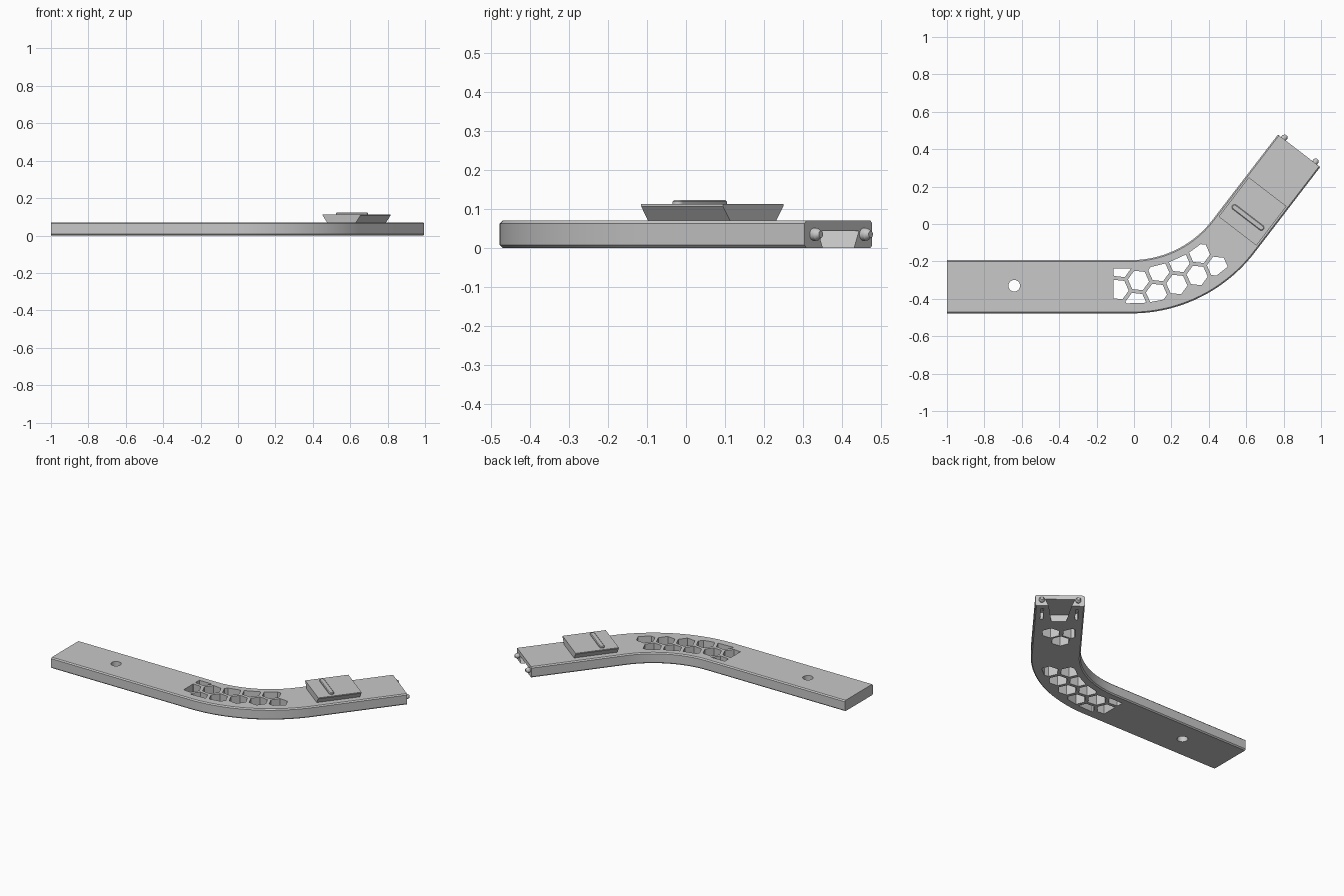
import bpy, bmesh, math
from mathutils import Matrix, Vector

cube = bpy.data.objects.get("Cube")
if cube:
    bpy.data.objects.remove(cube, do_unlink=True)

BEND = math.radians(52.5)
CENTRE = Vector((-0.015, 0.354, 0))     # centre of the bend
R_IN, R_OUT = 0.547, 0.832
R_MID, HALF = (R_IN + R_OUT) / 2, (R_OUT - R_IN) / 2
ARM, HEIGHT, CHAMFER = 0.576, 0.07, 0.007

grey = bpy.data.materials.new("light grey")
grey.use_nodes = True
COLOUR = (0.58, 0.58, 0.58, 1)
grey.diffuse_color = COLOUR
grey.node_tree.nodes["Principled BSDF"].inputs["Base Color"].default_value = COLOUR


def on_bend(angle):
    """Point on the centre line and its outward direction."""
    out = Vector((math.sin(angle), -math.cos(angle), 0))
    return CENTRE + out * R_MID, out


# Local frame of the angled arm: x runs along it, y across it
ARM_FRAME = Matrix.Translation(on_bend(BEND)[0]) @ Matrix.Rotation(BEND, 4, 'Z')
parts = []


def finish(name, bm, matrix=Matrix()):
    bmesh.ops.remove_doubles(bm, verts=bm.verts, dist=1e-5)
    bmesh.ops.recalc_face_normals(bm, faces=bm.faces)
    bm.transform(matrix)
    mesh = bpy.data.meshes.new(name)
    bm.to_mesh(mesh)
    bm.free()
    mesh.materials.append(grey)
    obj = bpy.data.objects.new(name, mesh)
    bpy.context.collection.objects.link(obj)
    parts.append(obj)


def face(bm, points):
    bm.faces.new([bm.verts.new(p) for p in points])


def skin(bm, rings, closed=True):
    """Join a list of point rings with quads."""
    loops = [[bm.verts.new(p) for p in ring] for ring in rings]
    n = len(loops[0])
    for a, b in zip(loops, loops[1:]):
        for i in range(n if closed else n - 1):
            j = (i + 1) % n
            bm.faces.new((a[i], a[j], b[j], b[i]))


def loft(bm, rings):
    skin(bm, rings)
    face(bm, rings[0])
    face(bm, rings[-1])


def at(outline, z):
    return [Vector((p[0], p[1], z)) for p in outline]


def flat(bm, outlines, z):
    """Fill the first outline, leaving the others as holes."""
    edges = []
    for outline in outlines:
        verts = [bm.verts.new(p) for p in at(outline, z)]
        edges += [bm.edges.new((verts[i - 1], verts[i])) for i in range(len(verts))]
    bmesh.ops.triangle_fill(bm, use_beauty=True, edges=edges, normal=(0, 0, 1))


def polygon(centre, radius, sides, turn=0):
    steps = [turn + math.tau * i / sides for i in range(sides)]
    return [Vector((centre[0] + radius * math.cos(a), centre[1] + radius * math.sin(a), 0))
            for a in steps]


def clip(outline, point, normal):
    """Keep the part of an outline on the normal's side of a line."""
    kept = []
    for i, q in enumerate(outline):
        p = outline[i - 1]
        dp, dq = (p - point).dot(normal), (q - point).dot(normal)
        if dp * dq < 0:
            kept.append(p.lerp(q, dp / (dp - dq)))
        if dq >= 0:
            kept.append(q)
    return kept


def on_arm(outline):
    return [ARM_FRAME @ Vector((x, y, 0)) for x, y, *_ in outline]


# Honeycomb openings, trimmed to a border inside the bend
lattice = math.radians(24)
a, b = (Vector((math.cos(t), math.sin(t), 0)) * 0.119 for t in (lattice, lattice - math.pi / 3))
cells = [(i, j) for j in (0, 1) for i in range(-1, 4)] + [(0, -1)]
openings = []
for i, j in cells:
    p = Vector((0.024, -0.302, 0)) + a * i + b * j
    out = p - CENTRE
    out.x = max(out.x, 0)
    out.normalize()
    hexagon = polygon(p, 0.057, 6, lattice + math.pi / 6)
    hexagon = clip(hexagon, Vector((-0.11, 0, 0)), Vector((1, 0, 0)))
    hexagon = clip(hexagon, CENTRE + out * (R_IN + 0.045), out)
    openings.append(clip(hexagon, CENTRE + out * (R_OUT - 0.055), -out))

# Round hole in the straight part
openings.append(polygon((-0.64, -0.33), 0.031, 32))

# Blind pockets under the arm: side slits and cells below the plate
pockets = []
for y in (-0.1, 0.1):
    slit = [(0.42, y - 0.008), (0.54, y - 0.008), (0.54, y + 0.008), (0.42, y + 0.008)]
    pockets.append((on_arm(slit), 0.043))
for centre in ((0.26, -0.04), (0.17, 0.02), (0.26, 0.08)):
    cell = clip(polygon(centre, 0.055, 6), Vector((0, 0.1, 0)), Vector((0, -1, 0)))
    pockets.append((on_arm(cell), HEIGHT - 0.004))

# Bent bar: chamfered sides along the path
path = [on_bend(BEND * i / 32) for i in range(33)]
path.insert(0, (Vector((-1, path[0][0].y, 0)), path[0][1]))
path.append((ARM_FRAME @ Vector((ARM, 0, 0)), path[-1][1]))
flat_half = HALF - CHAMFER
edge = [(flat_half, 0), (HALF, CHAMFER), (HALF, HEIGHT - CHAMFER), (flat_half, HEIGHT)]
section = edge + [(-t, z) for t, z in reversed(edge)]


def station(step, profile):
    p, out = step
    return [p + out * t + Vector((0, 0, z)) for t, z in profile]


bm = bmesh.new()
for profile in (section[:4], section[4:]):
    skin(bm, [station(step, profile) for step in path], closed=False)

# Bar ends, with the dovetail groove open at the arm end
groove_top, mouth, inner, undercut = 0.043, 0.066, 0.042, 0.02
notch = [(-mouth, 0), (-mouth - undercut, groove_top), (mouth + undercut, groove_top), (mouth, 0)]
face(bm, station(path[0], section))
face(bm, station(path[-1], section + notch))

# Groove walls and ceiling
start = ARM - 0.18
low, high = (on_arm([(ARM, -mouth - u), (start, -inner - u), (start, inner + u), (ARM, mouth + u)])
             for u in (0, undercut))
skin(bm, [low, at(high, groove_top)], closed=False)
face(bm, at(high, groove_top))

# Top and bottom faces with their openings
outer_line = [p + out * flat_half for p, out in path]
inner_line = [p - out * flat_half for p, out in reversed(path)]
flat(bm, [outer_line + inner_line] + openings, HEIGHT)
flat(bm, [outer_line + low + inner_line] + openings + [p for p, depth in pockets], 0)
for outline in openings:
    skin(bm, [at(outline, 0), at(outline, HEIGHT)])
for outline, depth in pockets:
    skin(bm, [at(outline, 0), at(outline, depth)])
    face(bm, at(outline, depth))
finish("bent_bar", bm)

# Dovetail plate on top of the arm
bm = bmesh.new()
base, lip, top = HEIGHT - 0.002, 0.107, 0.113
dovetail = [(0.096, base), (0.127, lip), (0.127, top)]
dovetail += [(-y, z) for y, z in reversed(dovetail)]
loft(bm, [[(x, y, z) for y, z in dovetail] for x in (0.035, 0.3)])
finish("dovetail_plate", bm, ARM_FRAME)

# Rounded catch rib across the plate
bm = bmesh.new()
half_round = [math.pi * i / 10 for i in range(11)]
rings = []
for radius, z in ((0.015, top - 0.002), (0.015, 0.119), (0.011, 0.123)):
    rings.append([(0.127 + s * radius * math.cos(t), s * (0.09 + radius * math.sin(t)), z)
                  for s in (1, -1) for t in half_round])
loft(bm, rings)
finish("catch_rib", bm, ARM_FRAME)

# Locating pins on the arm end
for label, y in (("right", -0.105), ("left", 0.105)):
    bm = bmesh.new()
    loft(bm, [[(x, p.x, p.y) for p in polygon((y, 0.035), radius, 20)]
              for x, radius in ((ARM - 0.005, 0.016), (ARM + 0.012, 0.016), (ARM + 0.024, 0.009))])
    finish(label + "_locating_pin", bm, ARM_FRAME)

# Smooth the round surfaces, keep the edges sharp
bpy.ops.object.select_all(action='DESELECT')
for obj in parts:
    obj.select_set(True)
bpy.context.view_layer.objects.active = parts[0]
bpy.ops.object.shade_smooth_by_angle(angle=math.radians(25))
